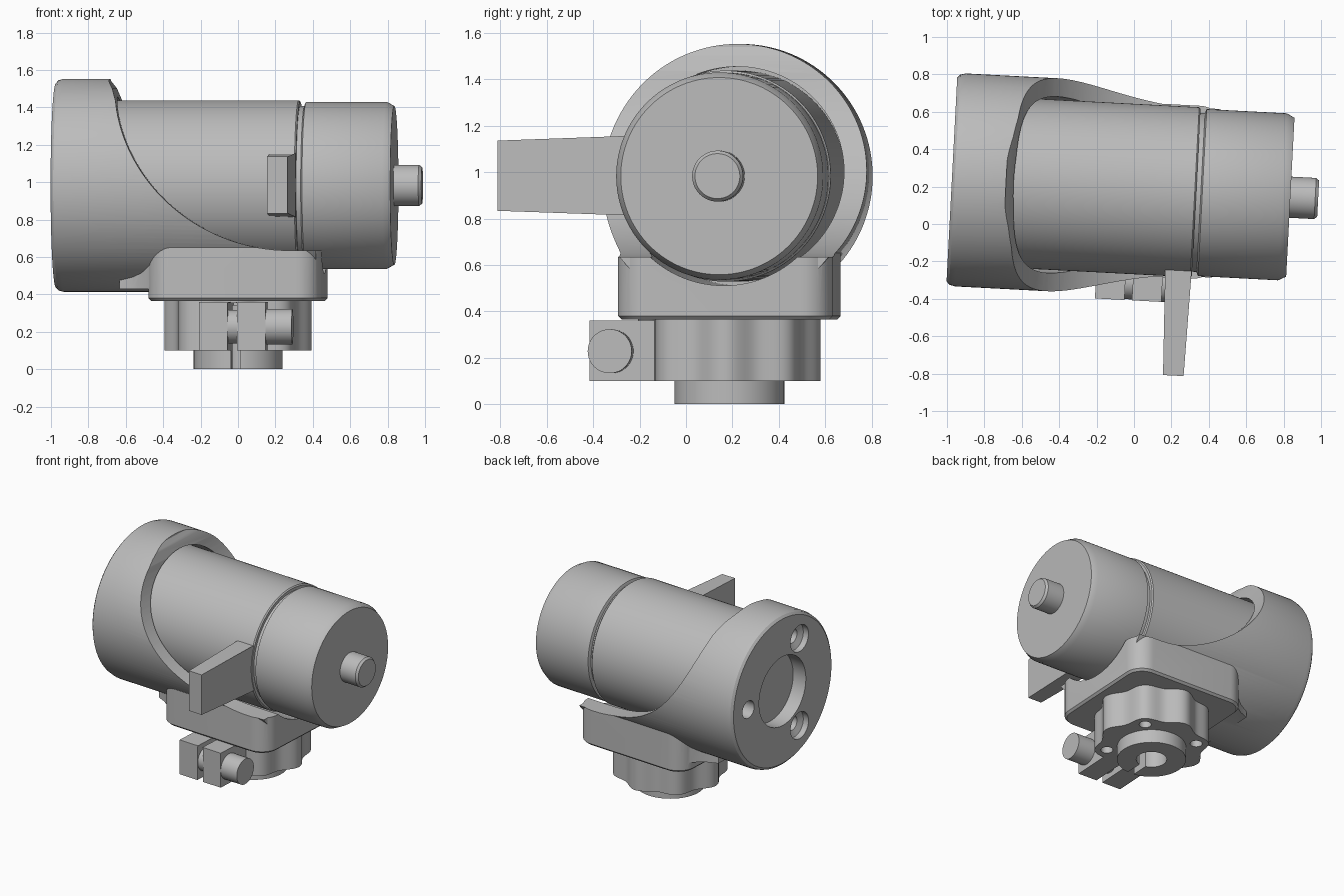
import bpy, bmesh
from math import sin, cos, pi, radians
from mathutils import Matrix, Vector

cube = bpy.data.objects.get("Cube")
if cube:
    bpy.data.objects.remove(cube)

grey = bpy.data.materials.new("plain_grey")
grey.use_nodes = True
grey.diffuse_color = (0.5, 0.5, 0.5, 1)
grey.node_tree.nodes["Principled BSDF"].inputs["Base Color"].default_value = (0.5, 0.5, 0.5, 1)

AXIS_Z = 0.983
parts = []


def finish(name, bm):
    bmesh.ops.recalc_face_normals(bm, faces=bm.faces)
    mesh = bpy.data.meshes.new(name)
    bm.to_mesh(mesh)
    bm.free()
    mesh.materials.append(grey)
    obj = bpy.data.objects.new(name, mesh)
    bpy.context.collection.objects.link(obj)
    parts.append(obj)
    return obj


def lathe(name, profile, y=0, z=AXIS_Z, seg=96):
    """Solid of revolution about an x-parallel axis; profile is (x, radius)."""
    bm = bmesh.new()
    rings = [[bm.verts.new((x, y + r * cos(2 * pi * i / seg), z + r * sin(2 * pi * i / seg)))
              for i in range(seg)] for x, r in profile]
    for a, b in zip(rings, rings[1:]):
        for i in range(seg):
            j = (i + 1) % seg
            bm.faces.new((a[i], a[j], b[j], b[i]))
    bm.faces.new(rings[0])
    bm.faces.new(rings[-1])
    return finish(name, bm)


def prism(name, pts, lo, hi, axis="z", bevel=0):
    """Extrude an outline along z or y, optionally chamfering the low rim."""
    bm = bmesh.new()
    place = (lambda p, h: (p[0], p[1], h)) if axis == "z" else (lambda p, h: (p[0], h, p[1]))
    a = [bm.verts.new(place(p, lo)) for p in pts]
    b = [bm.verts.new(place(p, hi)) for p in pts]
    bottom = bm.faces.new(a)
    bm.faces.new(b)
    for i in range(len(pts)):
        j = (i + 1) % len(pts)
        bm.faces.new((a[i], a[j], b[j], b[i]))
    if bevel:
        bmesh.ops.recalc_face_normals(bm, faces=bm.faces)
        bmesh.ops.bevel(bm, geom=list(bottom.edges), offset=bevel, segments=1, affect="EDGES")
    return finish(name, bm)


def circle(r, x=0, y=0, n=48):
    return [(x + r * cos(2 * pi * i / n), y + r * sin(2 * pi * i / n)) for i in range(n)]


def rect(x0, x1, y0, y1):
    return [(x0, y0), (x1, y0), (x1, y1), (x0, y1)]


def rounded_square(h, r, n=10):
    pts = []
    for q, (sx, sy) in enumerate([(1, 1), (-1, 1), (-1, -1), (1, -1)]):
        for i in range(n + 1):
            a = pi / 2 * (q + i / n)
            pts.append((sx * (h - r) + r * cos(a), sy * (h - r) + r * sin(a)))
    return pts


def combine(obj, tool, op="DIFFERENCE"):
    mod = obj.modifiers.new("join", "BOOLEAN")
    mod.operation, mod.object, mod.solver = op, tool, "EXACT"
    dg = bpy.context.evaluated_depsgraph_get()
    mesh = bpy.data.meshes.new_from_object(obj.evaluated_get(dg))
    obj.modifiers.clear()
    obj.data = mesh
    parts.remove(tool)
    bpy.data.objects.remove(tool)


# Housing: large sleeve blended into a rounded square flange
housing = lathe("housing", [(-0.975, 0.545), (-0.96, 0.562), (-0.93, 0.57), (0.44, 0.57)], seg=128)
combine(housing, prism("flange", rounded_square(0.463, 0.13), 0.365, 0.66, bevel=0.015), "UNION")
flare = [(-0.62, 0.26), (-0.55, 0.29), (-0.5, 0.325), (-0.46, 0.37), (-0.42, 0.42), (-0.36, 0.455), (-0.2, 0.46)]
combine(housing, prism("flare", flare + [(x, -y) for x, y in reversed(flare)], 0.43, 0.655), "UNION")

# Sweeping cutaway of the sleeve
arc = [(0.3 + 0.95 * cos(a), 1.585 + 0.95 * sin(a))
       for a in (pi + radians(9 + 81 * i / 32) for i in range(33))]
combine(housing, prism("cutaway", arc + [(1, 0.635), (1, 1.8), (-0.69, 1.8), (-0.685, 1.54), (-0.66, 1.5)],
                       -0.8, 0.8, "y"))

# Main bore, rear window and screw holes
combine(housing, lathe("bore", [(-0.865, 0.472), (1, 0.472)], seg=128))
combine(housing, lathe("rear_window", [(-1.1, 0.26), (-0.8, 0.26)]))
for k, (big, small) in enumerate([(0.065, 0.064), (0.1, 0.055), (0.1, 0.055)]):
    a = 2 * pi * k / 3
    combine(housing, lathe("screw_hole", [(-1.1, big), (-0.93, big), (-0.91, small), (-0.84, small)],
                           0.38 * cos(a), AXIS_Z + 0.38 * sin(a), 32))

# Barrel, neck groove, end cap and shaft
lathe("barrel", [(-0.86, 0.44), (-0.85, 0.455), (0.325, 0.455), (0.333, 0.447), (0.333, 0.425),
                 (0.37, 0.425)], seg=128)
lathe("end_cap", [(0.358, 0.43), (0.366, 0.447), (0.795, 0.447), (0.837, 0.425)], seg=128)
lathe("shaft", [(0.8, 0.11), (0.97, 0.11), (0.986, 0.097)], seg=48)

# Side lever, tapering to its tip
lever = prism("lever", [(0.207, -0.985), (0.317, -0.985), (0.33, -0.46), (0.33, -0.3), (0.185, -0.3)],
              0.815, 1.155)
for v in lever.data.vertices:
    if v.co.y < -0.9:
        v.co.z = AXIS_Z + (v.co.z - AXIS_Z) * 0.89

# Lobed clamp with split boss, bolt holes and slot
lobes = []
for i in range(160):
    a = 2 * pi * i / 160
    r = 0.372 + 0.022 * cos(8 * a)
    lobes.append((r * cos(a), r * sin(a)))
clamp = prism("clamp", lobes, 0.1, 0.37)
combine(clamp, prism("boss", circle(0.237), 0, 0.2), "UNION")
for x0, x1 in ((-0.178, -0.02), (0.02, 0.178)):
    combine(clamp, prism("ear", rect(x0, x1, -0.595, -0.25), 0.1, 0.36), "UNION")
combine(clamp, prism("centre_hole", circle(0.105), -0.1, 0.34))
combine(clamp, prism("slot", rect(-0.025, 0.025, -0.8, 0), -0.1, 0.355))
for k in range(4):
    a = pi / 4 + k * pi / 2
    combine(clamp, prism("bolt_hole", circle(0.042, 0.31 * cos(a), 0.31 * sin(a), 24), 0, 0.2))
lathe("clamp_screw", [(-0.1, 0.09), (0.1, 0.09), (0.1, 0.095), (0.318, 0.095)], -0.5, 0.228, 48)

# Turn the whole assembly slightly and shade
turn = Matrix.Translation((0, 0.187, 0)) @ Matrix.Rotation(radians(-3), 4, "Z")
bpy.ops.object.select_all(action="DESELECT")
for obj in parts:
    obj.data.transform(turn)
    obj.select_set(True)
bpy.context.view_layer.objects.active = parts[0]
bpy.ops.object.shade_smooth_by_angle(angle=radians(30))
